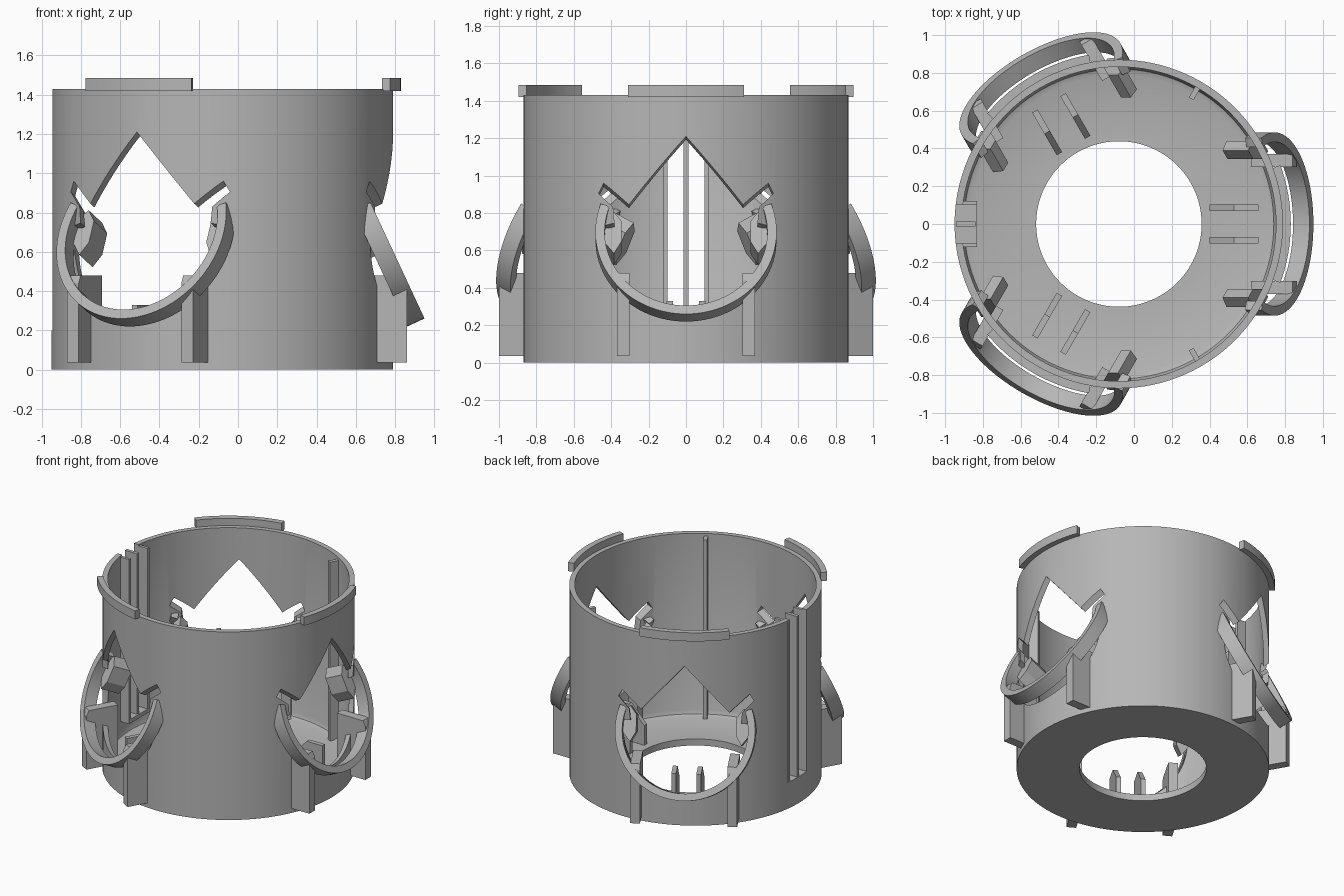
import bpy, bmesh, math
from mathutils import Matrix, Vector

cube = bpy.data.objects.get("Cube")
if cube:
    bpy.data.objects.remove(cube, do_unlink=True)

grey = bpy.data.materials.new("plain grey")
grey.use_nodes = True
grey.diffuse_color = (0.47, 0.47, 0.47, 1)
grey.node_tree.nodes["Principled BSDF"].inputs["Base Color"].default_value = (0.47, 0.47, 0.47, 1)

AXIS = Matrix.Translation((-0.08, 0, 0))   # drum axis
R_OUT, R_IN, HEIGHT, FLOOR = 0.87, 0.832, 1.43, 0.05
TILT = math.radians(25)
S, C = math.sin(TILT), math.cos(TILT)
# Tilted port frame: local x sideways, y up the port face, z out along the port axis
PORT = Matrix(((0, -S, C, 0.825), (1, 0, 0, 0), (0, C, S, 0.70), (0, 0, 0, 1)))


def turn(degrees):
    return AXIS @ Matrix.Rotation(math.radians(degrees), 4, "Z")


def finish(name, bm, matrix):
    bmesh.ops.transform(bm, matrix=matrix, verts=bm.verts)
    bmesh.ops.recalc_face_normals(bm, faces=bm.faces)
    mesh = bpy.data.meshes.new(name)
    bm.to_mesh(mesh)
    bm.free()
    mesh.materials.append(grey)
    obj = bpy.data.objects.new(name, mesh)
    bpy.context.collection.objects.link(obj)
    return obj


def loft(name, back, front, matrix):
    """Solid between two matching closed outlines."""
    bm = bmesh.new()
    a = [bm.verts.new(p) for p in back]
    b = [bm.verts.new(p) for p in front]
    bm.faces.new(a)
    bm.faces.new(b)
    for i in range(len(a)):
        j = (i + 1) % len(a)
        bm.faces.new((a[i], a[j], b[j], b[i]))
    return finish(name, bm, matrix)


def prism(name, outline, z0, z1, matrix):
    return loft(name, [(x, y, z0) for x, y in outline], [(x, y, z1) for x, y in outline], matrix)


def box(name, x, y, z, matrix):
    return prism(name, [(x[0], y[0]), (x[1], y[0]), (x[1], y[1]), (x[0], y[1])], z[0], z[1], matrix)


def arc(r, start, end, n):
    angles = [math.radians(start + (end - start) * i / n) for i in range(n + 1)]
    return [(r * math.cos(a), r * math.sin(a)) for a in angles]


def cut(obj, cutter):
    mod = obj.modifiers.new("cut", "BOOLEAN")
    mod.object, mod.operation, mod.solver = cutter, "DIFFERENCE", "EXACT"
    bpy.context.view_layer.update()
    deps = bpy.context.evaluated_depsgraph_get()
    mesh = bpy.data.meshes.new_from_object(obj.evaluated_get(deps))
    obj.modifiers.clear()
    obj.data = mesh
    bpy.data.objects.remove(cutter, do_unlink=True)


def smooth(obj):
    bpy.ops.object.select_all(action="DESELECT")
    obj.select_set(True)
    bpy.context.view_layer.objects.active = obj
    bpy.ops.object.shade_smooth_by_angle(angle=math.radians(25))


# Drum: wall and holed floor turned from one profile
profile = [(0.438, 0), (R_OUT, 0), (R_OUT, HEIGHT), (R_IN, HEIGHT),
           (R_IN, 0.09), (0.82, 0.062), (0.79, FLOOR), (0.438, FLOOR)]
bm = bmesh.new()
SEG = 120
rings = []
for i in range(SEG):
    a = math.tau * i / SEG
    rings.append([bm.verts.new((r * math.cos(a), r * math.sin(a), z)) for r, z in profile])
for i in range(SEG):
    p, q = rings[i], rings[(i + 1) % SEG]
    for k in range(len(profile)):
        m = (k + 1) % len(profile)
        bm.faces.new((p[k], q[k], q[m], p[m]))
drum = finish("drum", bm, AXIS)

# Port openings: peaked roof with side notches above a round tilted bore
half = [(0.305, 0.845), (0.44, 0.96), (0.468, 0.905), (0.39, 0.83), (0.37, 0.62)]
roof = [(0, 1.21)] + half + [(-y, z) for y, z in reversed(half)]


def sheared(x):
    return [(x, y, z + (x - math.sqrt(R_OUT ** 2 - y * y)) * math.tan(TILT)) for y, z in roof]


for angle in (0, 120, 240):
    cut(drum, loft("roof_cutter", sheared(0.6), sheared(1.1), turn(angle)))
    cut(drum, prism("bore_cutter", arc(0.435, -188, 8, 48), -0.3, 0.3, turn(angle) @ PORT))

# Rail slot, open at the top
cut(drum, box("slot_cutter", (0.7, 1), (-0.1, 0.1), (0.2, 1.6), turn(180)))
smooth(drum)

# Parts repeated at every port
for n, angle in enumerate((0, 120, 240), 1):
    place = turn(angle)
    ring = arc(0.485, -200, 20, 56) + arc(0.435, 20, -200, 56)
    smooth(prism(f"port_ring_{n}", ring, -0.096, 0, place @ PORT))
    tab = arc(0.91, -20, 20, 16) + arc(0.866, 20, -20, 16)
    smooth(prism(f"rim_tab_{n}", tab, 1.42, 1.485, place))
    for side, label in ((1, "left"), (-1, "right")):
        # Support post with its top sloped back along the ring face
        post = [(0.70, 0.035), (0.94, 0.035), (0.94, 0.44), (0.92, 0.48), (0.70, 0.48)]
        ends = [[(x, side * y, z) for x, z in post] for y in (0.302, 0.37)]
        loft(f"support_post_{label}_{n}", ends[0], ends[1], place)
        # Clip inside the port
        clip = [(0.345, -0.02), (0.345, 0.10), (0.39, 0.16), (0.44, 0.11), (0.44, -0.02), (0.385, -0.09)]
        prism(f"clip_{label}_{n}", [(side * u, v) for u, v in clip], -0.23, -0.08, place @ PORT)
        # Floor rib with a sloped inner half
        rib = [(0.48, 0.03), (0.74, 0.03), (0.74, 0.33), (0.61, 0.33), (0.48, 0.20)]
        ends = [[(x, side * y, z) for x, z in rib] for y in (0.07, 0.103)]
        loft(f"floor_rib_{label}_{n}", ends[0], ends[1], place)

# Rails in the slot and slim ribs on the inner wall
for name, y in (("left", 0.111), ("right", -0.111)):
    box(f"slot_rail_{name}", (0.75, 0.862), (y - 0.011, y + 0.011), (0.2, 1.42), turn(180))
box("slot_rail_middle", (0.76, 0.862), (-0.013, 0.013), (0.19, 1.42), turn(180))
box("slot_sill", (0.75, 0.85), (-0.122, 0.122), (0.17, 0.2), turn(180))
for angle, name in ((60, "back"), (300, "front")):
    box(f"wall_rib_{name}", (0.765, 0.84), (-0.014, 0.014), (0.04, 1.41), turn(angle))
